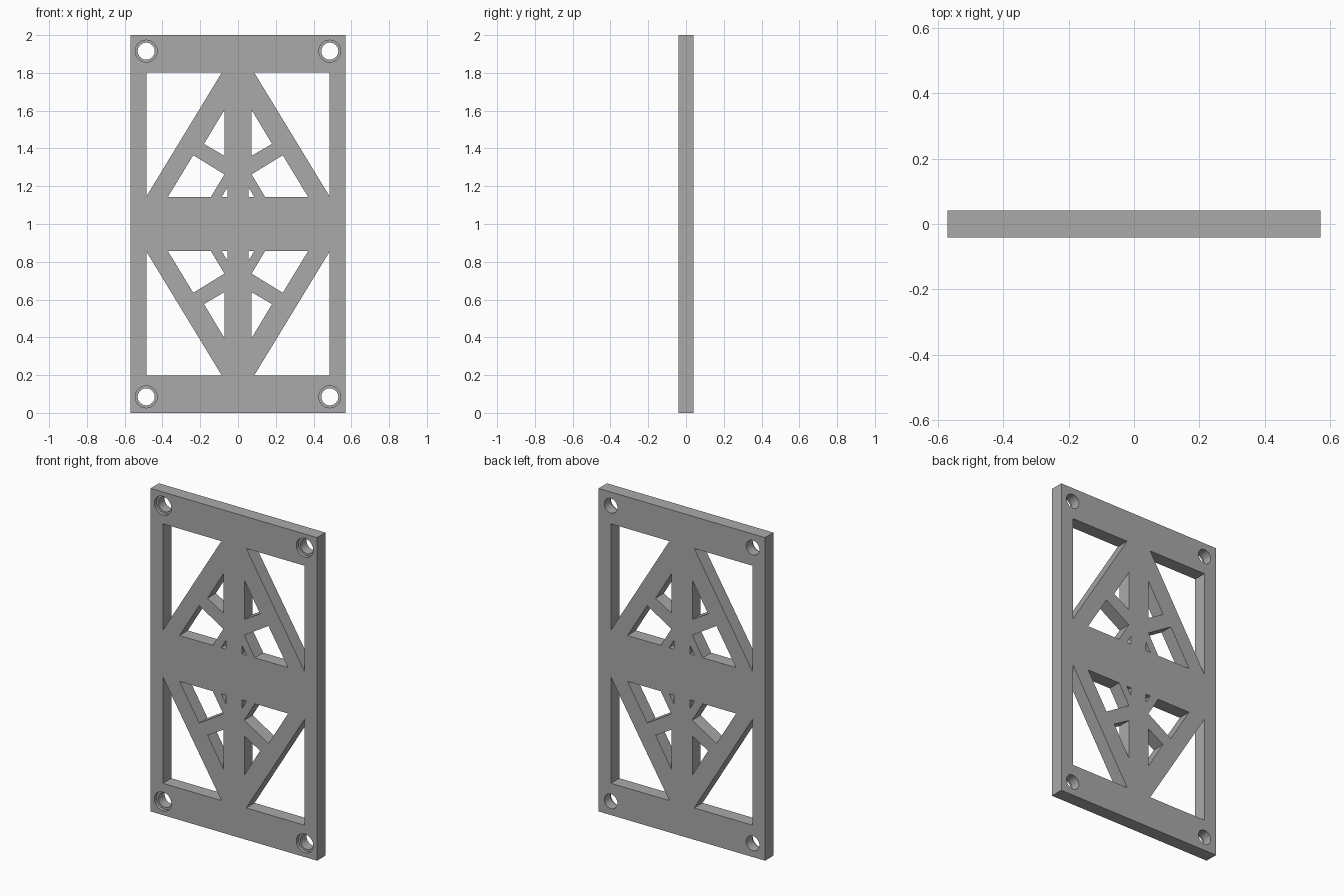
import bpy, bmesh, math

HALF_W, HALF_T, HEIGHT = 0.57, 0.041, 2.0
MID = HEIGHT / 2

if "Cube" in bpy.data.objects:
    bpy.data.objects.remove(bpy.data.objects["Cube"], do_unlink=True)

grey = bpy.data.materials.new("plain grey")
grey.use_nodes = True
grey.diffuse_color = (0.4, 0.4, 0.4, 1)
grey.node_tree.nodes["Principled BSDF"].inputs["Base Color"].default_value = (0.4, 0.4, 0.4, 1)


def add_prism(bm, outline, y0, y1):
    """Extrude an (x, z) outline from y0 to y1."""
    face = bm.faces.new([bm.verts.new((x, y0, z)) for x, z in outline])
    ext = bmesh.ops.extrude_face_region(bm, geom=[face])["geom"]
    moved = [v for v in ext if isinstance(v, bmesh.types.BMVert)]
    bmesh.ops.translate(bm, verts=moved, vec=(0, y1 - y0, 0))


def make_object(name, outlines, y0, y1):
    bm = bmesh.new()
    for outline in outlines:
        add_prism(bm, outline, y0, y1)
    bmesh.ops.recalc_face_normals(bm, faces=bm.faces)
    mesh = bpy.data.meshes.new(name)
    bm.to_mesh(mesh)
    bm.free()
    mesh.materials.append(grey)
    obj = bpy.data.objects.new(name, mesh)
    bpy.context.collection.objects.link(obj)
    return obj


def four_way(outline):
    """Mirror an outline about both centre lines."""
    return [[(sx * x, MID + sz * (z - MID)) for x, z in outline]
            for sx in (1, -1) for sz in (1, -1)]


def circle(x, z, r, n=48):
    return [(x + r * math.cos(2 * math.pi * i / n),
             z + r * math.sin(2 * math.pi * i / n)) for i in range(n)]


# Openings of the upper quarter
openings = [
    [(0.485, 1.803), (0.085, 1.803), (0.485, 1.146)],                   # corner triangle
    [(0.072, 1.604), (0.18, 1.424), (0.072, 1.361)],                    # upper triangle
    [(0.237, 1.364), (0.072, 1.263), (0.144, 1.142), (0.372, 1.142)],   # middle window
    [(0.055, 1.196), (0.055, 1.142), (0.087, 1.142)],                   # tiny triangle
]
screw = (0.486, 1.915)

plate = make_object("lattice_plate",
                    [[(-HALF_W, 0), (HALF_W, 0), (HALF_W, HEIGHT), (-HALF_W, HEIGHT)]],
                    -HALF_T, HALF_T)
through = [o for shape in openings + [circle(*screw, 0.045)] for o in four_way(shape)]
cutters = [
    make_object("opening_cutter", through, -0.1, 0.1),
    make_object("counterbore_cutter", four_way(circle(*screw, 0.058)), -0.1, -0.02),
]

# Cut the openings and the stepped screw holes
bpy.context.view_layer.objects.active = plate
for cutter in cutters:
    cutter.hide_render = True
    mod = plate.modifiers.new(cutter.name, "BOOLEAN")
    mod.operation, mod.solver, mod.object = "DIFFERENCE", "EXACT", cutter
    bpy.ops.object.modifier_apply(modifier=mod.name)
    bpy.data.objects.remove(cutter, do_unlink=True)

bpy.ops.object.select_all(action="DESELECT")
plate.select_set(True)
bpy.ops.object.shade_smooth_by_angle(angle=math.radians(30))
